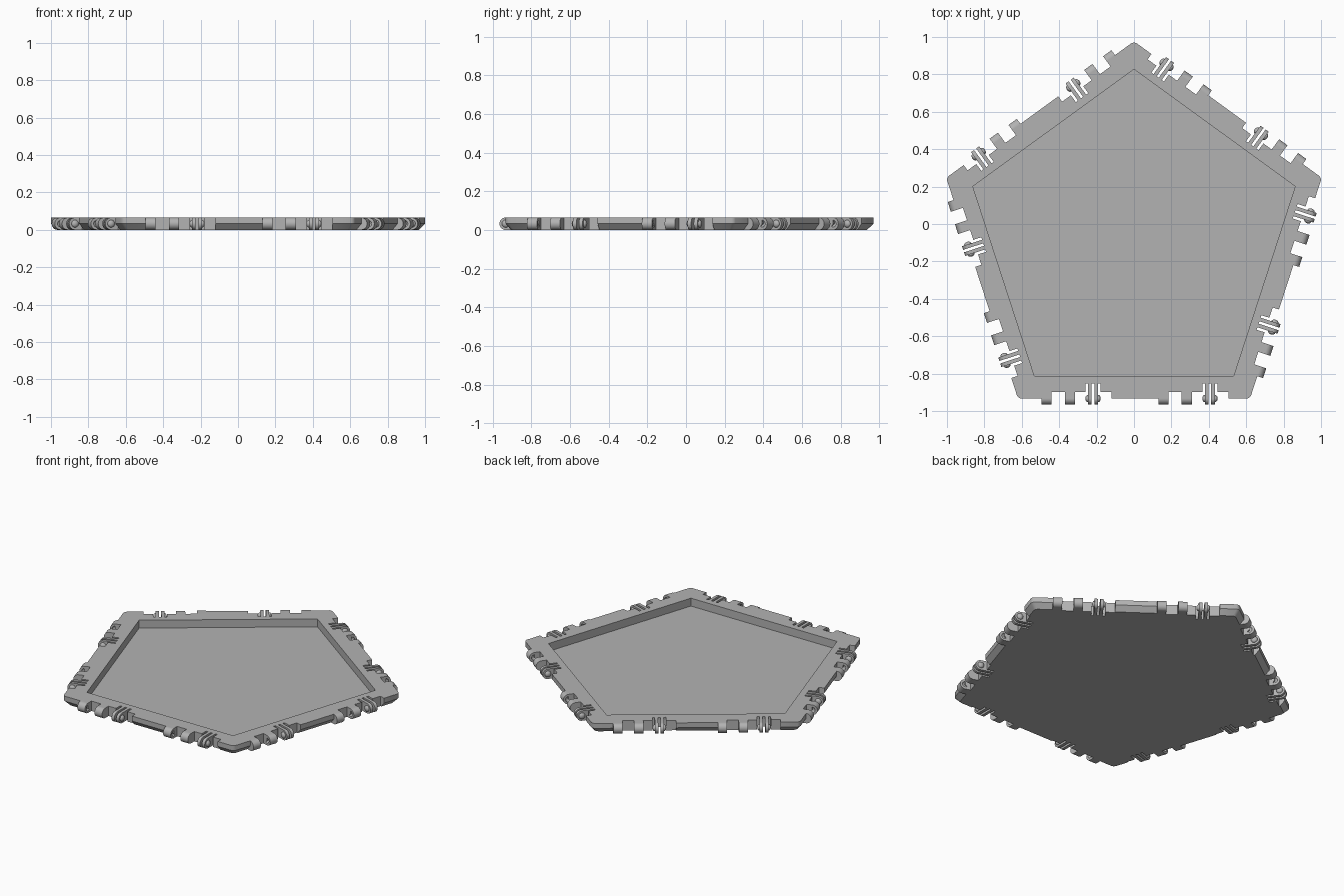
import bpy, bmesh
from math import sin, cos, tan, pi, radians
from mathutils import Matrix, Vector

if "Cube" in bpy.data.objects:
    bpy.data.objects.remove(bpy.data.objects["Cube"])

H = 0.065            # tile thickness
R = H / 2            # hinge knuckle radius
APO = 0.854          # centre to edge distance
CY = -0.079          # pentagon centre
REPEAT = 0.625       # hinge group spacing along an edge
STARTS = (0, REPEAT)
CLIP = -0.219        # clip position in the first group

grey = bpy.data.materials.new("plain grey")
grey.use_nodes = True
COLOUR = (0.45, 0.45, 0.45, 1)
grey.diffuse_color = COLOUR
grey.node_tree.nodes["Principled BSDF"].inputs["Base Color"].default_value = COLOUR


def make_object(name, bm):
    bmesh.ops.recalc_face_normals(bm, faces=bm.faces)
    mesh = bpy.data.meshes.new(name)
    bm.to_mesh(mesh)
    bm.free()
    mesh.materials.append(grey)
    ob = bpy.data.objects.new(name, mesh)
    bpy.context.collection.objects.link(ob)
    ob.location.y = CY
    return ob


def cut(ob, cutter):
    """Subtract the cutter for good, then discard it."""
    mod = ob.modifiers.new("cut", "BOOLEAN")
    mod.operation, mod.solver, mod.object = "DIFFERENCE", "EXACT", cutter
    bpy.context.view_layer.update()
    graph = bpy.context.evaluated_depsgraph_get()
    mesh = bpy.data.meshes.new_from_object(ob.evaluated_get(graph))
    ob.modifiers.clear()
    ob.data = mesh
    bpy.data.objects.remove(cutter)


def pentagon(apothem, z, rounding=0.0):
    """Ring of points, each corner softened by three points."""
    pts = []
    for k in range(5):
        a = pi / 2 + k * 2 * pi / 5
        tip = Vector((cos(a), sin(a), 0)) * apothem / cos(pi / 5) + Vector((0, 0, z))
        if not rounding:
            pts.append(tip)
            continue
        for side in (-1, 0, 1):
            b = a + side * radians(126)
            if side:
                pts.append(tip + Vector((cos(b), sin(b), 0)) * rounding)
            else:
                pts.append(tip - Vector((cos(a), sin(a), 0)) * rounding * 0.4)
    return pts


def loft(bm, rings):
    rows = [[bm.verts.new(p) for p in ring] for ring in rings]
    n = len(rows[0])
    for lo, hi in zip(rows, rows[1:]):
        for i in range(n):
            bm.faces.new((lo[i], lo[(i + 1) % n], hi[(i + 1) % n], hi[i]))
    bm.faces.new(rows[0])
    bm.faces.new(rows[-1])


def box(bm, x0, x1, depth, turn):
    """Slot cutter reaching in from the edge."""
    m = (turn @ Matrix.Translation(((x0 + x1) / 2, -APO + depth - 0.1, R))
         @ Matrix.Diagonal((x1 - x0, 0.2, 0.2, 1)))
    bmesh.ops.create_cube(bm, size=1, matrix=m)


def knuckle(bm, x0, x1):
    """Rounded lug: half circle on the hinge axis, square at the back."""
    prof = [(-APO + 0.042, H)]
    prof += [(-APO - R * sin(t * pi / 16), R + R * cos(t * pi / 16)) for t in range(17)]
    prof.append((-APO + 0.042, 0))
    loft(bm, [[(x, y, z) for y, z in prof] for x in (x0, x1)])


def dome(bm, x, radius, squash):
    m = Matrix.Translation((x, -APO, R)) @ Matrix.Diagonal((squash, 1, 1, 1))
    bmesh.ops.create_uvsphere(bm, u_segments=20, v_segments=12, radius=radius, matrix=m)


turns = [Matrix.Rotation(k * 2 * pi / 5, 4, "Z") for k in range(5)]

# Tile body with its lower edge chamfered
bm = bmesh.new()
loft(bm, [pentagon(APO - 0.028, 0, 0.015), pentagon(APO, R, 0.015), pentagon(APO, H, 0.015)])
tile = make_object("pentagon_tile", bm)

# Recessed tray and hinge gaps
bm = bmesh.new()
loft(bm, [pentagon(0.733, 0.013), pentagon(0.733, 0.2)])
for turn in turns:
    for s in STARTS:
        box(bm, s - 0.44, s - 0.37, 0.035, turn)
        box(bm, s - 0.315, s - 0.12, 0.035, turn)
cut(tile, make_object("gap_cutter", bm))

# Slits that free the clip fingers
bm = bmesh.new()
for turn in turns:
    for s in STARTS:
        for offset in (-0.034, 0, 0.034):
            x = s + CLIP + offset
            box(bm, x - 0.007, x + 0.007, 0.08, turn)
cut(tile, make_object("slit_cutter", bm))

# Hinge knuckles with shallow sockets facing each other
bm = bmesh.new()
sockets = bmesh.new()
for s in STARTS:
    knuckle(bm, s - 0.495, s - 0.44)
    knuckle(bm, s - 0.37, s - 0.315)
    for x in (-0.44, -0.37):
        dome(sockets, s + x, 0.018, 0.6)
knuckles = make_object("hinge_knuckles", bm)
cut(knuckles, make_object("socket_cutter", sockets))

# Paired clip fingers with domed pins on their outer sides
bm = bmesh.new()
for s in STARTS:
    for side in (-1, 1):
        a, b = s + CLIP + side * 0.007, s + CLIP + side * 0.027
        knuckle(bm, min(a, b), max(a, b))
        dome(bm, b, 0.02, 0.7)
clips = make_object("clip_fingers", bm)

# Repeat the hinge parts around all five edges
parts = [tile, knuckles, clips]
for ob in (knuckles, clips):
    for k in range(1, 5):
        copy = ob.copy()
        copy.data = ob.data.copy()
        copy.rotation_euler.z = k * 2 * pi / 5
        bpy.context.collection.objects.link(copy)
        parts.append(copy)

bpy.ops.object.select_all(action="DESELECT")
for ob in parts:
    ob.select_set(True)
bpy.context.view_layer.objects.active = tile
bpy.ops.object.shade_smooth_by_angle(angle=radians(30))
